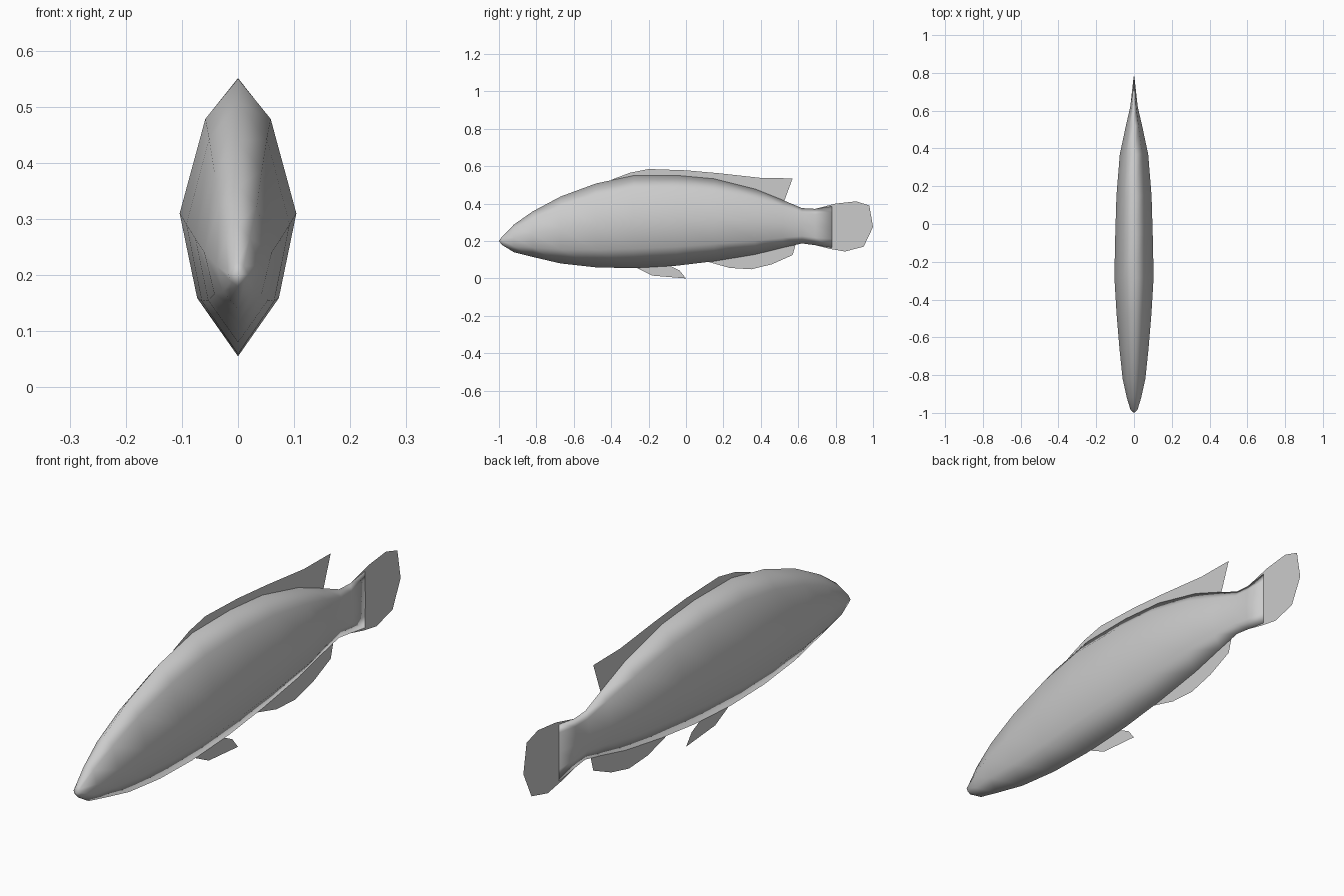
import bpy
import bmesh

cube = bpy.data.objects.get("Cube")
if cube:
    bpy.data.objects.remove(cube, do_unlink=True)

# Single pale grey for the whole fish
grey = bpy.data.materials.new("pale grey")
grey.use_nodes = True
colour = (0.6, 0.6, 0.6, 1.0)
grey.diffuse_color = colour
grey.node_tree.nodes["Principled BSDF"].inputs["Base Color"].default_value = colour


def make_object(name, bm):
    mesh = bpy.data.meshes.new(name)
    bm.to_mesh(mesh)
    bm.free()
    mesh.materials.append(grey)
    obj = bpy.data.objects.new(name, mesh)
    bpy.context.collection.objects.link(obj)
    return obj


# Cross-section template: (width factor, height fraction), top round to bottom and back
half = [(0.56, 0.855), (1.0, 0.515), (0.7, 0.21)]
section = [(0, 1)] + half + [(0, 0)] + [(-w, h) for w, h in reversed(half)]

# Body stations from snout to tail root: y, half width, bottom, top
stations = [
    (-0.985, 0.018, 0.18, 0.222),
    (-0.92, 0.038, 0.14, 0.288),
    (-0.82, 0.06, 0.115, 0.358),
    (-0.67, 0.076, 0.08, 0.438),
    (-0.48, 0.092, 0.059, 0.508),
    (-0.28, 0.104, 0.055, 0.55),
    (-0.05, 0.099, 0.068, 0.551),
    (0.15, 0.093, 0.092, 0.533),
    (0.37, 0.075, 0.128, 0.478),
    (0.52, 0.043, 0.165, 0.418),
    (0.62, 0.02, 0.187, 0.376),
    (0.69, 0.012, 0.178, 0.372),
    (0.78, 0.002, 0.165, 0.385),
]


def build_body():
    bm = bmesh.new()
    rings = []
    for y, width, low, high in stations:
        rings.append([bm.verts.new((w * width, y, low + h * (high - low)))
                      for w, h in section])
    n = len(section)
    for a, b in zip(rings, rings[1:]):
        for i in range(n):
            j = (i + 1) % n
            bm.faces.new((a[i], a[j], b[j], b[i]))
    snout = bm.verts.new((0, -1.0, 0.2))
    for i in range(n):
        bm.faces.new((snout, rings[0][(i + 1) % n], rings[0][i]))
    bm.faces.new(rings[-1])
    bmesh.ops.recalc_face_normals(bm, faces=bm.faces[:])
    for face in bm.faces:
        face.smooth = True
    return make_object("body", bm)


def build_fin(name, outline):
    # Thin sheet on the centre plane
    bm = bmesh.new()
    face = bm.faces.new([bm.verts.new((0, y, z)) for y, z in outline])
    bmesh.ops.triangulate(bm, faces=[face])
    return make_object(name, bm)


build_body()

# Fins: (y, z) outlines, with roots tucked inside the body
build_fin("dorsal_fin", [
    (-0.4, 0.527), (-0.3, 0.565), (-0.2, 0.585), (0, 0.578), (0.18, 0.562),
    (0.405, 0.537), (0.57, 0.535), (0.525, 0.413), (0.37, 0.45),
    (0.15, 0.51), (-0.1, 0.53)])
build_fin("tail_fin", [
    (0.69, 0.372), (0.8, 0.4), (0.91, 0.412), (0.98, 0.39), (1.0, 0.275),
    (0.95, 0.17), (0.85, 0.144), (0.77, 0.158), (0.69, 0.178)])
build_fin("anal_fin", [
    (0.1, 0.1), (0.12, 0.088), (0.235, 0.056), (0.35, 0.049), (0.46, 0.076),
    (0.57, 0.125), (0.587, 0.185), (0.4, 0.15)])
build_fin("pelvic_fin", [
    (-0.27, 0.06), (-0.18, 0.015), (0, 0.0), (-0.035, 0.043),
    (-0.085, 0.068), (-0.15, 0.075)])
